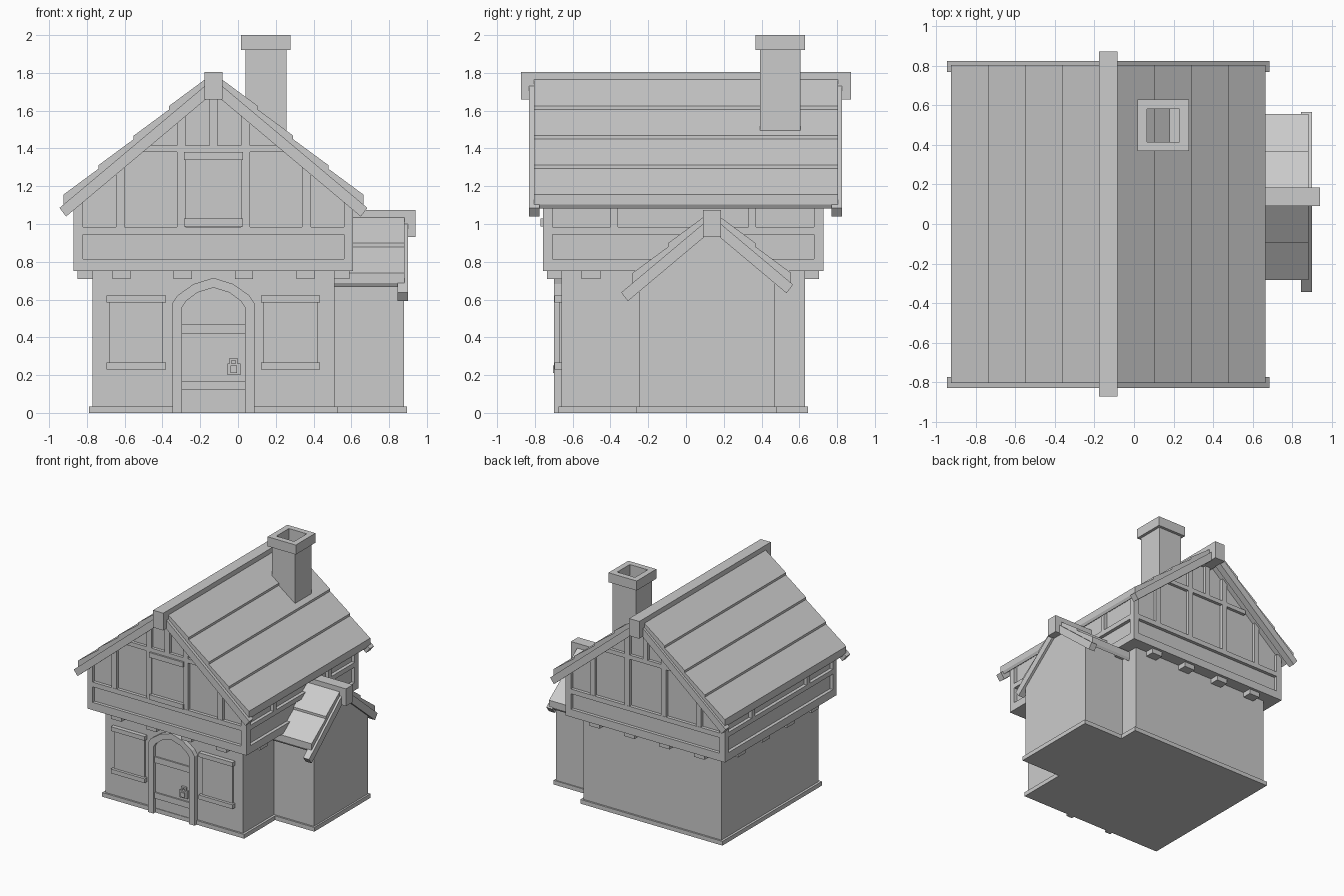
import bpy, bmesh, math

if "Cube" in bpy.data.objects:
    bpy.data.objects.remove(bpy.data.objects["Cube"])

CX, CY = -0.13, -0.015          # centre of the main house
SLOPE = math.tan(math.radians(40))


def finish(name, bm):
    bmesh.ops.recalc_face_normals(bm, faces=bm.faces)
    me = bpy.data.meshes.new(name)
    bm.to_mesh(me)
    bm.free()
    ob = bpy.data.objects.new(name, me)
    bpy.context.collection.objects.link(ob)
    return ob


def prism(name, pts, a, b, axis='y'):
    """Extrude an outline from a to b: (x,z) along y, or (y,z) along x."""
    bm = bmesh.new()
    pos = (lambda u, v, t: (u, t, v)) if axis == 'y' else (lambda u, v, t: (t, u, v))
    lo = [bm.verts.new(pos(u, v, a)) for u, v in pts]
    hi = [bm.verts.new(pos(u, v, b)) for u, v in pts]
    n = len(pts)
    bm.faces.new(lo)
    bm.faces.new(hi)
    for i in range(n):
        j = (i + 1) % n
        bm.faces.new((lo[i], lo[j], hi[j], hi[i]))
    return finish(name, bm)


def box(name, x0, x1, y0, y1, z0, z1):
    return prism(name, [(x0, z0), (x1, z0), (x1, z1), (x0, z1)], y0, y1)


def gable(name, c, apex, half0, half1, z0, a, b, axis):
    """Solid wall block with a gable top following the roof."""
    return prism(name, [(c - half0, z0), (c + half1, z0), (c + half1, apex - SLOPE * half1),
                        (c, apex), (c - half0, apex - SLOPE * half0)], a, b, axis)


def roof(prefix, c, apex, steps, a, b, rafters, reach, axis):
    """Overlapping courses, underlay and end rafters on both slopes."""
    for s, side in ((-1, "left"), (1, "right")):
        def P(d, off):
            return (c + s * d, apex - SLOPE * d + off)
        for i, (up, low) in enumerate(zip(steps, steps[1:])):
            prism(f"{prefix}_course_{side}_{i}",
                  [P(up, 0), P(up, 0.034), P(low, 0.053), P(low, 0)], a, b, axis)
        prism(f"{prefix}_underlay_{side}",
              [P(0.02, 0), P(steps[-1], 0), P(steps[-1] - 0.012, -0.03), P(0.02, -0.03)],
              a, b, axis)
        L = reach[0 if s < 0 else 1]
        for i, (r0, r1) in enumerate(rafters):
            prism(f"{prefix}_rafter_{side}_{i}",
                  [P(0, 0), P(L, 0), P(L - 0.035, -0.075), P(0, -0.075)], r0, r1, axis)


# Ground floor and plinths
box("ground_floor", CX - .64, CX + .64, CY - .645, CY + .645, 0, .76)
box("plinth", CX - .66, CX + .66, CY - .66, CY + .66, 0, .035)
box("annex_plinth", .5, .895, -.265, .48, 0, .035)

# Upper storey walls and timber frame
APEX = 1.769
gable("upper_wall", CX, APEX, .712, .712, .76, CY - .715, CY + .715, 'y')
box("sill_beam", CX - .74, CX + .74, CY - .742, CY + .742, .75, .815)
box("middle_beam", CX - .74, CX + .74, CY - .742, CY + .742, .945, .985)
for sx in (-1, 1):
    for sy in (-1, 1):
        x, y = CX + sx * .715, CY + sy * .717
        box("corner_post", x - .025, x + .025, y - .025, y + .025, .75, 1.14)
    for y in (-.38, .35):
        x = CX + sx * .715
        box("side_stud", x - .025, x + .025, y - .02, y + .02, .98, 1.14)
for sy in (-1, 1):
    y0, y1 = sorted((CY + sy * .70, CY + sy * .74))
    for d in (-.493, -.17, .17, .493):
        top = APEX - SLOPE * (abs(d) + .023)
        box("gable_stud", CX + d - .023, CX + d + .023, y0, y1, .98, top)
    box("collar_beam", CX - .38, CX + .38, y0, y1, 1.38, 1.415)
    box("king_stud", CX - .022, CX + .022, y0, y1, 1.41, 1.72)

# Joist ends under the overhang
for i in range(4):
    o = (i - 1.5) * .325
    for s in (-1, 1):
        y0, y1 = sorted((CY + s * .62, CY + s * .72))
        box("joist_end", CX + o - .048, CX + o + .048, y0, y1, .71, .755)
        x0, x1 = sorted((CX + s * .62, CX + s * .72))
        box("joist_end", x0, x1, CY + o - .05, CY + o + .05, .71, .755)

# Main roof
roof("roof", CX, APEX, (.045, .235, .422, .608, .795), -.805, .805,
     ((-.83, -.775), (.77, .825)), (.815, .815), 'y')
box("ridge_beam", CX - .047, CX + .047, -.873, .873, 1.66, 1.805)

# Side annex
AY, AAPEX = .137, 1.04
gable("annex_wall", AY, AAPEX, .387, .333, 0, .5, .88, 'x')
roof("annex_roof", AY, AAPEX, (.045, .232, .42), .5, .882,
     ((.845, .9),), (.48, .43), 'x')
box("annex_ridge_beam", .5, .94, AY - .047, AY + .047, .93, 1.075)

# Hollow chimney from stacked square loops
bm = bmesh.new()
loops = []
for h, z in ((.108, 1.38), (.108, 1.92), (.131, 1.92), (.131, 2), (.083, 2), (.083, 1.55)):
    loops.append([bm.verts.new((.148 + sx * h, .499 + sy * h, z))
                  for sx, sy in ((-1, -1), (1, -1), (1, 1), (-1, 1))])
for A, B in zip(loops, loops[1:]):
    for i in range(4):
        j = (i + 1) % 4
        bm.faces.new((A[i], A[j], B[j], B[i]))
bm.faces.new(loops[0])
bm.faces.new(loops[-1])
finish("chimney", bm)

# Arched door with frame, straps and lock
FRONT = CY - .645
outer = [(-.218, 0), (-.218, .58), (-.19, .622), (-.105, .682), (0, .715)]
inner = [(-.166, 0), (-.166, .56), (-.145, .592), (-.085, .637), (0, .663)]
full = lambda pts: [(CX + x, z) for x, z in pts] + [(CX - x, z) for x, z in pts[-2::-1]]
prism("door_frame", full(outer) + full(inner)[::-1], FRONT - .04, FRONT + .01)
prism("door", full(inner), FRONT - .01, FRONT + .01)
for z in (.12, .42):
    box("door_strap", CX - .166, CX + .166, FRONT - .022, FRONT, z, z + .05)
box("lock_plate", -.055, .012, FRONT - .035, FRONT, .2, .262)
box("lock_body", -.04, -.005, FRONT - .045, FRONT, .21, .25)
prism("lock_shackle", [(-.046, .262), (-.046, .29), (-.002, .29), (-.002, .262), (-.014, .262),
                       (-.014, .278), (-.034, .278), (-.034, .262)], FRONT - .03, FRONT - .012)

# Shuttered windows
for c in (-.538, .278):
    box("window_panel", c - .142, c + .142, FRONT - .012, FRONT + .01, .26, .59)
    for z in (.23, .585):
        box("window_sill", c - .157, c + .157, FRONT - .035, FRONT + .01, z, z + .036)
box("attic_panel", CX - .155, CX + .155, CY - .728, CY - .70, 1.02, 1.35)
for z in (.986, 1.34):
    box("attic_sill", CX - .157, CX + .157, CY - .755, CY - .70, z, z + .042)
